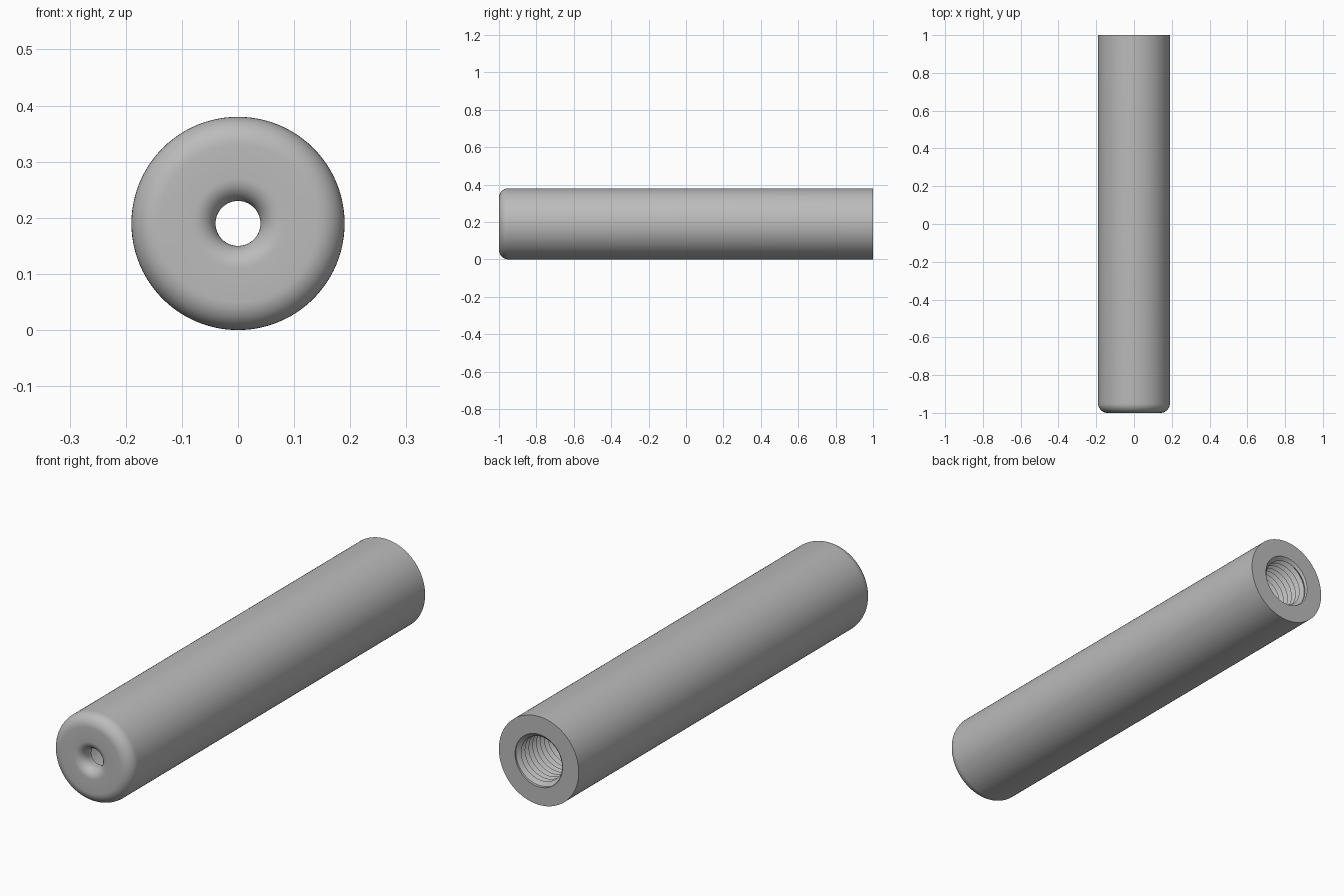
import bpy, bmesh, math
from math import sin, cos, pi

old = bpy.data.objects.get("Cube")
if old:
    bpy.data.objects.remove(old, do_unlink=True)

R = 0.19           # outer radius and axis height
BORE = 0.113       # bore radius
PITCH = 0.026
THREAD_END = 0.5   # y where the thread stops
SEG = 96

metal = bpy.data.materials.new("grey metal")
metal.use_nodes = True
grey = (0.5, 0.5, 0.5, 1)
metal.diffuse_color = grey
metal.node_tree.nodes["Principled BSDF"].inputs["Base Color"].default_value = grey


def swept_grid(name, rows, point):
    """Skin of rows x SEG quads about the y axis; point(row, turn) gives (radius, y)."""
    bm = bmesh.new()
    grid = []
    for row in range(rows):
        line = []
        for s in range(SEG + 1):
            a = 2 * pi * s / SEG
            r, y = point(row, s / SEG)
            line.append(bm.verts.new((r * cos(a), y, R + r * sin(a))))
        grid.append(line)
    for low, high in zip(grid, grid[1:]):
        for s in range(SEG):
            bm.faces.new((low[s], low[s + 1], high[s + 1], high[s]))
    bmesh.ops.remove_doubles(bm, verts=bm.verts, dist=0.00005)
    bmesh.ops.dissolve_degenerate(bm, edges=bm.edges, dist=0.00005)
    mesh = bpy.data.meshes.new(name)
    bm.to_mesh(mesh)
    bm.free()
    mesh.materials.append(metal)
    obj = bpy.data.objects.new(name, mesh)
    bpy.context.collection.objects.link(obj)
    bpy.ops.object.select_all(action="DESELECT")
    obj.select_set(True)
    bpy.context.view_layer.objects.active = obj
    bpy.ops.object.shade_smooth_by_angle(angle=math.radians(35))
    return obj


def fillet(cr, cy, rad, start, end, steps=10):
    angles = [start + (end - start) * i / steps for i in range(steps + 1)]
    return [(cr + rad * cos(a), cy + rad * sin(a)) for a in angles]


# Body: bore wall, back face, outer wall, rounded front and rounded front hole
profile = [(BORE, THREAD_END), (BORE, 1), (R, 1)]
profile += fillet(R - 0.05, -0.95, 0.05, 0, -pi / 2)
profile += fillet(0.08, -0.96, 0.04, -pi / 2, -pi)
profile += [(0.04, -0.94), (BORE, -0.94), (BORE, THREAD_END)]
del profile[:1]
profile = profile[:]
swept_grid("tube_body", len(profile), lambda row, t: profile[row])

# Internal helical thread, fading out at both ends
turns = int((1 - THREAD_END) / PITCH) + 2


def thread_point(row, t):
    y = THREAD_END + (row / 2 - 1 + t) * PITCH
    y = min(max(y, THREAD_END), 1)
    fade = min(1, (1 - y) / 0.015, (y - THREAD_END) / 0.015)
    depth = 0.017 if row % 2 else 0
    return BORE - depth * fade, y


swept_grid("internal_thread", turns * 2 + 1, thread_point)
